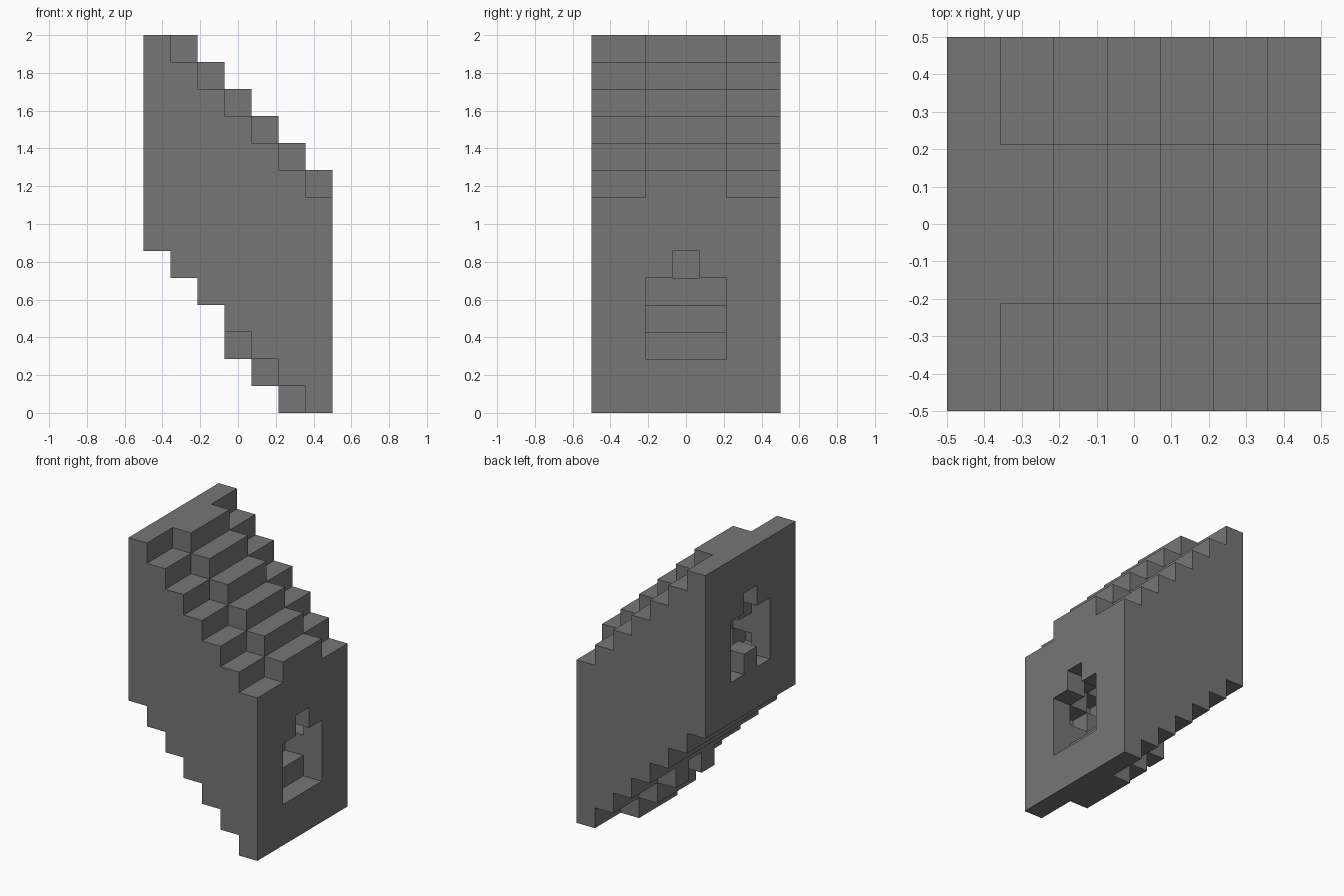
import bpy
import bmesh
from math import radians
from mathutils import Vector

cube = bpy.data.objects.get("Cube")
if cube:
    bpy.data.objects.remove(cube, do_unlink=True)

UNIT = 1 / 7
COLS, ROWS, LEVELS = 7, 7, 14

# Single flat colour
grey = bpy.data.materials.new("stone_grey")
grey.use_nodes = True
colour = (0.18, 0.18, 0.18, 1)
grey.diffuse_color = colour
grey.node_tree.nodes["Principled BSDF"].inputs["Base Color"].default_value = colour


def tunnel(i, side, level):
    """Stepped passage through the block, with a notch and side pockets."""
    if side == 0:
        floor = 3 if i == 0 else 2
        return floor <= level <= 5
    if side == 1:
        return 2 <= level <= 4
    return side == 2 and level == 3 and 1 <= i <= 5


def solid(i, j, k):
    """True where the stepped block fills the grid cell."""
    if not (0 <= i < COLS and 0 <= j < ROWS and 0 <= k < LEVELS):
        return False
    side = abs(j - 3)
    level = k - (6 - i)          # height above this column's step
    if tunnel(i, side, level):
        return False
    if 0 <= level <= 7:          # main slanted body
        return True
    if level == 8:               # raised centre stair
        return side <= 1 and i >= 1
    if level == -1:              # lowered centre keel
        return side <= 1 and (i in (4, 5) or (i == 3 and side == 1))
    return False


def add_face(bm, cell, axis, sign):
    """Square on one side of a cell, facing outwards."""
    normal = Vector((0, 0, 0))
    normal[axis] = sign
    across = Vector((0, 0, 0))
    across[(axis + 1) % 3] = 1
    up = normal.cross(across)
    centre = Vector(cell) + Vector((0.5, 0.5, 0.5)) + normal / 2
    corners = [(-1, -1), (1, -1), (1, 1), (-1, 1)]
    points = [centre + across * a / 2 + up * b / 2 for a, b in corners]
    origin = Vector((COLS / 2, ROWS / 2, 0))
    bm.faces.new([bm.verts.new((p - origin) * UNIT) for p in points])


# Outer skin of the stepped block
bm = bmesh.new()
for i in range(COLS):
    for j in range(ROWS):
        for k in range(LEVELS):
            if not solid(i, j, k):
                continue
            for axis in range(3):
                for sign in (-1, 1):
                    near = [i, j, k]
                    near[axis] += sign
                    if not solid(*near):
                        add_face(bm, (i, j, k), axis, sign)

# Join the squares into large flat faces
bmesh.ops.remove_doubles(bm, verts=bm.verts, dist=UNIT / 100)
bmesh.ops.dissolve_limit(bm, angle_limit=radians(1), verts=bm.verts, edges=bm.edges)
mesh = bpy.data.meshes.new("stepped_block")
bm.to_mesh(mesh)
bm.free()
mesh.materials.append(grey)
block = bpy.data.objects.new("stepped_block", mesh)
bpy.context.collection.objects.link(block)
